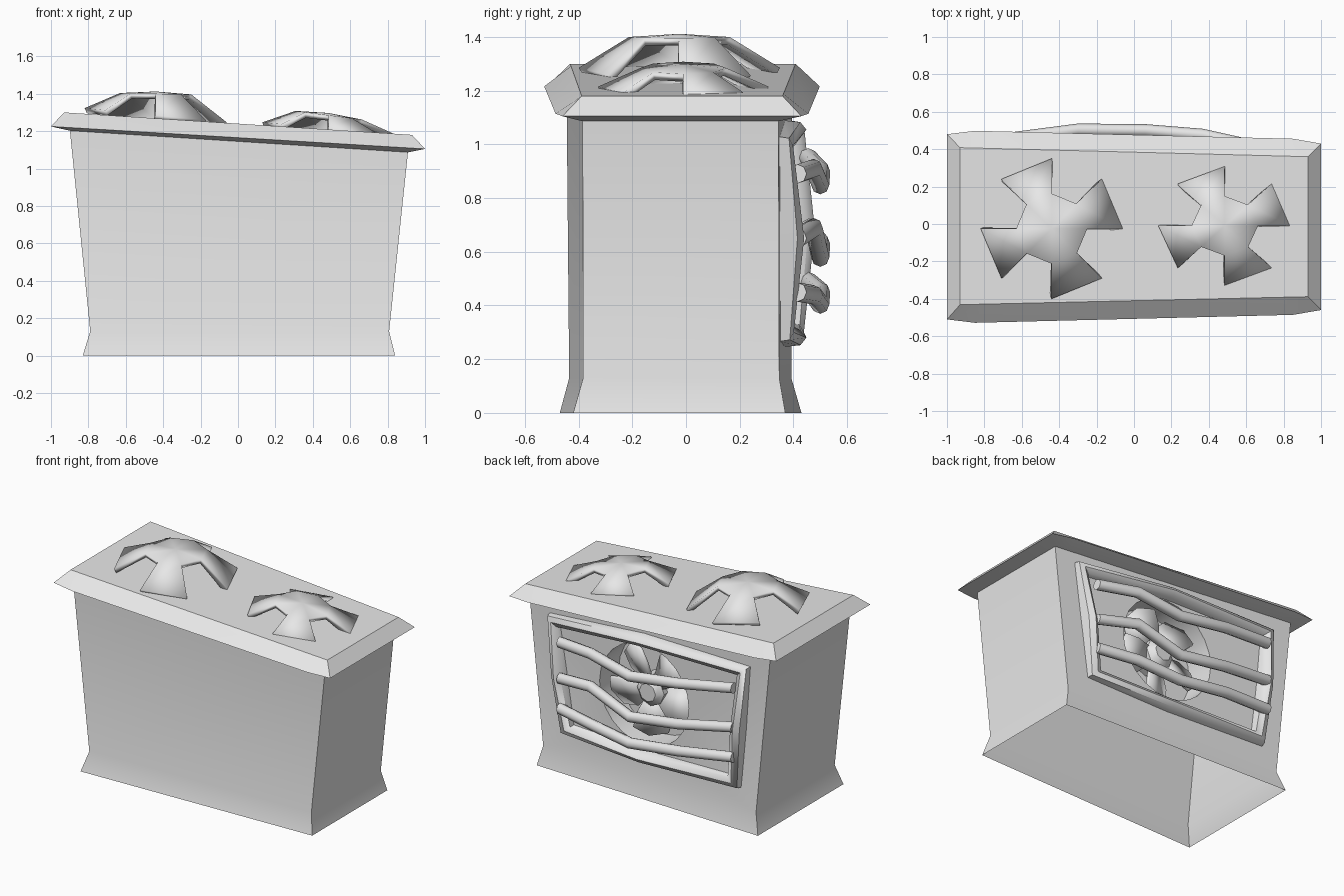
import bpy, bmesh, math
from mathutils import Vector, Matrix

if "Cube" in bpy.data.objects:
    bpy.data.objects.remove(bpy.data.objects["Cube"])

grey = bpy.data.materials.new("light grey")
grey.diffuse_color = (0.8, 0.8, 0.8, 1)
grey.use_nodes = True
grey.node_tree.nodes["Principled BSDF"].inputs["Base Color"].default_value = grey.diffuse_color


def finish(name, bm, angle=35, recalc=True):
    if recalc:
        bmesh.ops.recalc_face_normals(bm, faces=bm.faces)
    me = bpy.data.meshes.new(name)
    bm.to_mesh(me)
    bm.free()
    me.materials.append(grey)
    for p in me.polygons:
        p.use_smooth = True
    me.set_sharp_from_angle(angle=math.radians(angle))
    ob = bpy.data.objects.new(name, me)
    bpy.context.collection.objects.link(ob)
    return ob


def add_ring(bm, pts):
    return [bm.verts.new(p) for p in pts]


def bridge(bm, a, b, skip=()):
    n = len(a)
    for i in range(n):
        if i not in skip:
            bm.faces.new((a[i], a[(i + 1) % n], b[(i + 1) % n], b[i]))


def wall_y(x):
    return 0.37 - 0.028 * x


# Casing: flared foot, tapered walls, open underneath, round recess in the back
bm = bmesh.new()
foot = add_ring(bm, [(-.83, -.47, 0), (.84, -.42, 0), (.84, .37, 0), (-.83, .43, 0)])
waist = add_ring(bm, [(-.79, -.435, .13), (.808, -.383, .13),
                      (.808, wall_y(.808), .13), (-.79, wall_y(-.79), .13)])
head = add_ring(bm, [(-.90, -.445, 1.215), (.91, -.385, 1.10),
                     (.91, wall_y(.91), 1.10), (-.90, wall_y(-.90), 1.215)])
bridge(bm, foot, waist)
bridge(bm, waist, head, skip=(2,))
FX, FZ, FR = 0.05, 0.68, 0.335
N = 24
angles = [math.tau * i / N for i in range(N)]
circle = [(FX + FR * math.cos(a), FZ + FR * math.sin(a)) for a in angles]
mouth = add_ring(bm, [(x, wall_y(x), z) for x, z in circle])
hole = [bm.edges.new((mouth[i], mouth[(i + 1) % N])) for i in range(N)]
outer = [bm.edges.get(e) or bm.edges.new(e) for e in
         ((waist[2], waist[3]), (waist[3], head[3]), (head[3], head[2]), (head[2], waist[2]))]
bmesh.ops.triangle_fill(bm, edges=hole + outer, use_beauty=True, normal=(0, 1, 0))
deep = add_ring(bm, [(x, wall_y(x) - .2, z) for x, z in circle])
bridge(bm, mouth, deep)
bm.faces.new(deep)
finish("casing", bm)

# Lid: sloping slab with bevelled overhanging rim
bm = bmesh.new()


def lid_ring(xs, front, back, z0, slope):
    def lerp(pair, x):
        return pair[0] + (pair[1] - pair[0]) * (x + 1) / 2
    return ([(x, lerp(front, x), z0 + slope * x) for x in xs]
            + [(x, lerp(back, x), z0 + slope * x) for x in reversed(xs)])


under = add_ring(bm, lid_ring((-.90, -.8, .8, .91), (-.45, -.385), (.40, .345), 1.145, -.064))
rim_pts = lid_ring((-1, -.85, .85, 1), (-.51, -.46), (.48, .43), 1.165, -.06)
for i, dy in ((1, -.022), (2, -.022), (5, .022), (6, .022)):
    x, y, z = rim_pts[i]
    rim_pts[i] = (x, y + dy, z)
rim = add_ring(bm, rim_pts)
top = add_ring(bm, lid_ring((-.93, -.8, .8, .93), (-.433, -.387), (.41, .358), 1.24, -.0645))
bridge(bm, under, rim)
bridge(bm, rim, top)
bm.faces.new(top)
bm.faces.new(under)
finish("lid", bm, 25)


# Vent caps: eight-sided shells with every second skirt panel removed
def vent_cap(name, cx, cy, rx, ry, base, base_slope, crown, crown_slope):
    bm = bmesh.new()

    def oct_ring(f, z, slope):
        pts = []
        for i in range(8):
            a = math.tau * i / 8
            dx = rx * f * math.cos(a)
            pts.append((cx + dx, cy + ry * f * math.sin(a), z + slope * dx))
        return add_ring(bm, pts)
    skirt = oct_ring(1, base, base_slope)
    shoulder = oct_ring(.5, crown, crown_slope)
    bridge(bm, skirt, shoulder, skip=(1, 3, 5, 7))
    tip = bm.verts.new((cx, cy, crown + .012))
    for i in range(8):
        bm.faces.new((shoulder[i], shoulder[(i + 1) % 8], tip))
    ob = finish(name, bm, 50, recalc=False)
    m = ob.modifiers.new("thickness", "SOLIDIFY")
    m.thickness = .03
    m.offset = -1


vent_cap("left_vent_cap", -.44, -.025, .38, .375, 1.285, -.1, 1.40, -.02)
vent_cap("right_vent_cap", .485, -.01, .355, .318, 1.215, -.09, 1.285, -.13)

# Grille frame: rounded moulding bulging away from the back wall
bm = bmesh.new()
path = [(-.75, 1.09, -1, 1, .05), (.05, 1.09, 0, 1, .08), (.76, 1.03, 1, 1, .05),
        (.71, .65, 1, 0, .09), (.66, .265, 1, -1, .05), (.05, .245, 0, -1, .08),
        (-.68, .265, -1, -1, .05), (-.72, .68, -1, 0, .09)]
rings = []
for f, lift in ((0, 0), (.1, .75), (.5, 1), (.9, .75), (1, 0)):
    rings.append(add_ring(bm, [(x - sx * .085 * f, wall_y(x) - .01 + (h + .01) * lift, z - sz * .07 * f)
                               for x, z, sx, sz, h in path]))
for a, b in zip(rings, rings[1:]):
    bridge(bm, a, b)
bridge(bm, rings[-1], rings[0])
finish("grille_frame", bm, 50)

# Grille bars: crooked eight-sided rods
BX = (.64, .37, .06, -.30, -.67)
BY = (.415, .475, .500, .503, .455)
for k, heights in enumerate(((.89, .91, .85, .90, .95),
                             (.65, .69, .58, .63, .69),
                             (.45, .44, .405, .45, .49))):
    bm = bmesh.new()
    prev = None
    for x, y, z in zip(BX, BY, heights):
        cur = add_ring(bm, [(x, y + .034 * math.cos(math.tau * i / 8),
                             z + .036 * math.sin(math.tau * i / 8)) for i in range(8)])
        if prev:
            bridge(bm, prev, cur)
        else:
            bm.faces.new(cur)
        prev = cur
    bm.faces.new(prev)
    finish("grille_bar_%d" % (k + 1), bm, 50)

# Fan: faceted hub and five pitched blades
hub_at = Vector((FX, .27, FZ))
bm = bmesh.new()
back = add_ring(bm, [(FX + .1 * math.cos(math.tau * i / 8), .17, FZ + .1 * math.sin(math.tau * i / 8))
                     for i in range(8)])
mid = add_ring(bm, [(v.co.x, .30, v.co.z) for v in back])
cap = add_ring(bm, [(FX + (v.co.x - FX) * .6, .335, FZ + (v.co.z - FZ) * .6) for v in back])
bridge(bm, back, mid)
bridge(bm, mid, cap)
bm.faces.new(cap)
bm.faces.new(back)
finish("fan_hub", bm)

bm = bmesh.new()
blade = [(.07, -.05), (.18, -.11), (.28, -.09), (.31, .02), (.26, .11), (.16, .09), (.07, .05)]
for k in range(5):
    turn = Matrix.Rotation(math.tau * k / 5 + .3, 3, 'Y')
    bm.faces.new(add_ring(bm, [hub_at + turn @ Vector((r, t * .45, t)) for r, t in blade]))
fan = finish("fan_blades", bm)
m = fan.modifiers.new("thickness", "SOLIDIFY")
m.thickness = .02
m.offset = 0
